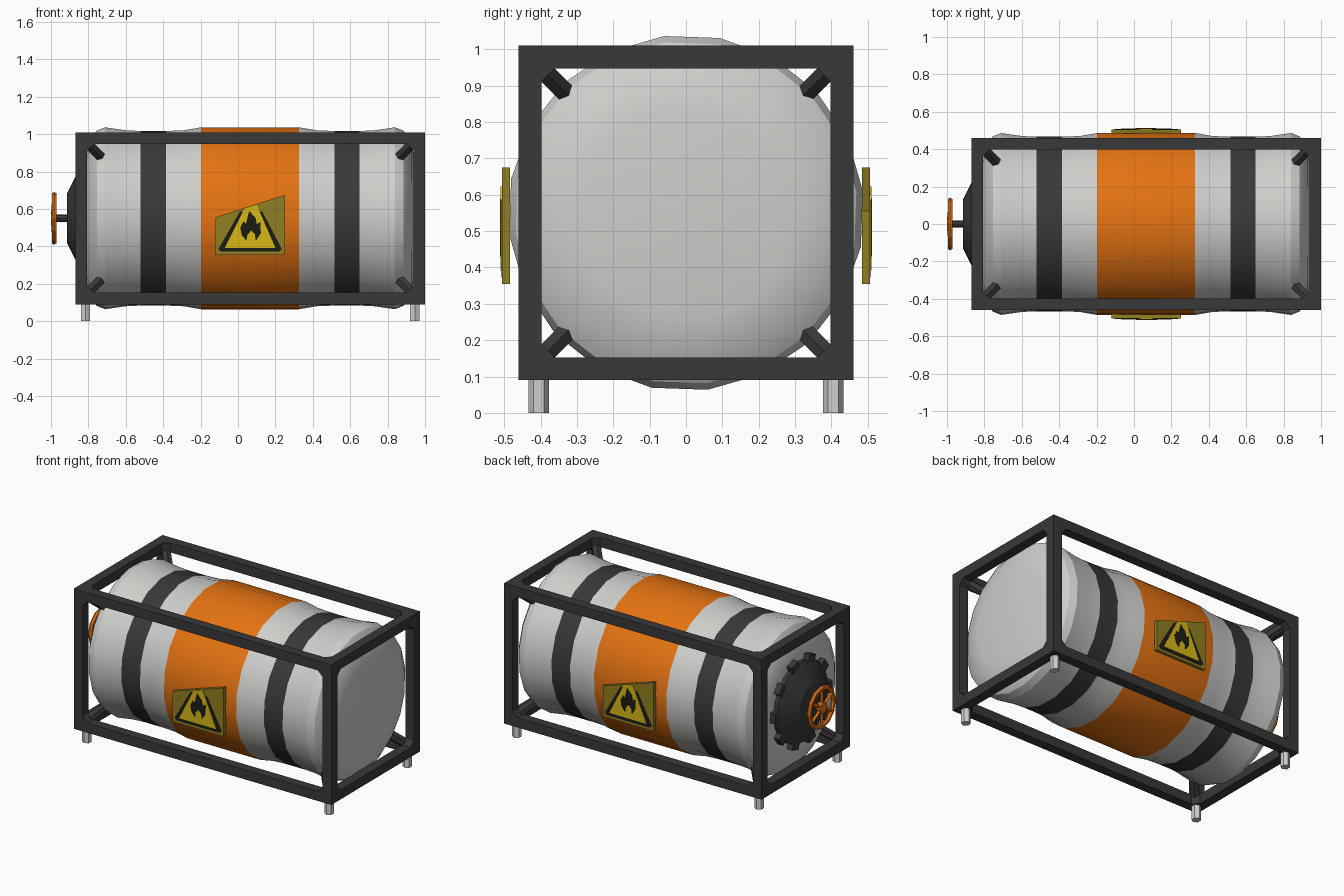
import bpy, bmesh, math
from mathutils import Vector, Matrix

if "Cube" in bpy.data.objects:
    bpy.data.objects.remove(bpy.data.objects["Cube"])

CX, CZ = 0.065, 0.55          # centre of tank and frame


def mat(name, rgb):
    m = bpy.data.materials.new(name)
    m.diffuse_color = (*rgb, 1)
    m.use_nodes = True
    m.node_tree.nodes["Principled BSDF"].inputs["Base Color"].default_value = m.diffuse_color
    return m


LIGHT = mat("light_grey", (0.62, 0.62, 0.60))
DARK = mat("dark_grey", (0.04, 0.04, 0.04))
ORANGE = mat("orange", (0.78, 0.17, 0.006))
OLIVE = mat("olive", (0.28, 0.21, 0.015))
YELLOW = mat("yellow", (0.68, 0.48, 0.008))
BLACK = mat("black", (0.012, 0.012, 0.008))


def finish(name, bm, mats, smooth=None):
    bmesh.ops.recalc_face_normals(bm, faces=bm.faces)
    me = bpy.data.meshes.new(name)
    bm.to_mesh(me)
    bm.free()
    ob = bpy.data.objects.new(name, me)
    bpy.context.collection.objects.link(ob)
    for m in mats:
        me.materials.append(m)
    if smooth:
        bpy.ops.object.select_all(action='DESELECT')
        ob.select_set(True)
        bpy.context.view_layer.objects.active = ob
        bpy.ops.object.shade_smooth_by_angle(angle=math.radians(smooth))
    return ob


def lathe(bm, profile, n, turn=0.0):
    """Closed solid of revolution about the tank axis, profile = (x, r)."""
    rings = []
    for x, r in profile:
        rings.append([bm.verts.new((x, r * math.sin(turn + math.tau * i / n),
                                    CZ + r * math.cos(turn + math.tau * i / n))) for i in range(n)])
    for a, b in zip(rings, rings[1:]):
        for i in range(n):
            bm.faces.new((a[i], a[(i + 1) % n], b[(i + 1) % n], b[i]))
    bm.faces.new(rings[0])
    bm.faces.new(rings[-1])


def rod(bm, p, q, r, n=6):
    p, q = Vector(p), Vector(q)
    m = Matrix.Translation((p + q) / 2) @ (q - p).to_track_quat('Z', 'Y').to_matrix().to_4x4()
    bmesh.ops.create_cone(bm, cap_ends=True, segments=n, radius1=r, radius2=r,
                          depth=(q - p).length, matrix=m)


def box(bm, centre, size, rot=Matrix()):
    bmesh.ops.create_cube(bm, size=1, matrix=Matrix.Translation(centre) @ rot @ Matrix.Diagonal((*size, 1)))


def prism(bm, pts, vec):
    f = bm.faces.new([bm.verts.new(p) for p in pts])
    ext = bmesh.ops.extrude_face_region(bm, geom=[f], use_keep_orig=True)
    bmesh.ops.translate(bm, vec=vec, verts=[v for v in ext['geom'] if isinstance(v, bmesh.types.BMVert)])


# Tank: half profile mirrored about its middle, bands coloured by distance
half = [(0.262, 0.49), (0.355, 0.474), (0.45, 0.47), (0.585, 0.47), (0.665, 0.474),
        (0.775, 0.49), (0.82, 0.472), (0.862, 0.41), (0.885, 0.29)]
bm = bmesh.new()
lathe(bm, [(CX - d, r) for d, r in reversed(half)] + [(CX + d, r) for d, r in half], 20, math.radians(11))
for f in bm.faces:
    d = abs(f.calc_center_median().x - CX)
    f.material_index = 1 if d < 0.262 else 2 if 0.45 < d < 0.585 else 0
finish("tank", bm, [LIGHT, ORANGE, DARK], 28)

# Frame: block with three chamfered openings cut through it
HALF = Vector((0.935, 0.46, 0.46))
BAR, CH = 0.063, 0.035
bm = bmesh.new()
box(bm, (CX, 0, CZ), HALF * 2)
frame = finish("frame", bm, [DARK])
for ax in range(3):
    u, v = (ax + 1) % 3, (ax + 2) % 3
    a, b = HALF[u] - BAR, HALF[v] - BAR
    pts = []
    for s, t in ((a - CH, b), (a, b - CH), (a, CH - b), (a - CH, -b),
                 (CH - a, -b), (-a, CH - b), (-a, b - CH), (CH - a, b)):
        p = Vector((CX, 0, CZ))
        p[u] += s
        p[v] += t
        p[ax] -= 1.5
        pts.append(p)
    vec = Vector()
    vec[ax] = 3
    bm = bmesh.new()
    prism(bm, pts, vec)
    cutter = finish("opening_cutter", bm, [DARK])
    cutter.hide_render = True
    mod = frame.modifiers.new("opening", 'BOOLEAN')
    mod.operation, mod.solver, mod.object = 'DIFFERENCE', 'EXACT', cutter
    bpy.context.view_layer.objects.active = frame
    bpy.ops.object.modifier_apply(modifier=mod.name)
    bpy.data.objects.remove(cutter)

# Corner struts between frame and tank, and feet
struts, feet = bmesh.new(), bmesh.new()
for sx in (-1, 1):
    for sy in (-1, 1):
        for sz in (-1, 1):
            rod(struts, (CX + sx * 0.895, sy * 0.425, CZ + sz * 0.425),
                (CX + sx * 0.785, sy * 0.315, CZ + sz * 0.315), 0.03)
        x, y = CX + sx * 0.88, sy * 0.405
        rod(feet, (x, y, 0), (x, y, 0.10), 0.028)
finish("corner_struts", struts, [DARK])
finish("feet", feet, [LIGHT])

# Hatch cone with clamps around its rim
bm = bmesh.new()
lathe(bm, [(-0.80, 0.265), (-0.845, 0.265), (-0.87, 0.22), (-0.915, 0.13)], 20)
for i in range(10):
    a = math.tau * (i + 0.5) / 10
    box(bm, (-0.832, 0.27 * math.sin(a), CZ + 0.27 * math.cos(a)), (0.05, 0.07, 0.05),
        Matrix.Rotation(-a, 4, 'X'))
finish("hatch", bm, [DARK])

# Valve stem and hand wheel
bm = bmesh.new()
rod(bm, (-0.90, 0, CZ), (-0.985, 0, CZ), 0.02, 8)
finish("valve_stem", bm, [DARK])
bm = bmesh.new()
N, M = 12, 6
ring = [[bm.verts.new((-0.983 + 0.014 * math.sin(math.tau * j / M),
                       (0.126 + 0.015 * math.cos(math.tau * j / M)) * math.sin(math.tau * i / N),
                       CZ + (0.126 + 0.015 * math.cos(math.tau * j / M)) * math.cos(math.tau * i / N)))
         for j in range(M)] for i in range(N)]
for i in range(N):
    for j in range(M):
        k, l = (i + 1) % N, (j + 1) % M
        bm.faces.new((ring[i][j], ring[k][j], ring[k][l], ring[i][l]))
for i in range(6):
    a = math.tau * i / 6
    rod(bm, (-0.985, 0, CZ), (-0.983, 0.122 * math.sin(a), CZ + 0.122 * math.cos(a)), 0.012, 4)
rod(bm, (-0.97, 0, CZ), (-1.0, 0, CZ), 0.038, 8)
finish("hand_wheel", bm, [ORANGE])

# Warning signs: layered plates on the front, turned half round for the back
layers = [
    ("sign_plate", OLIVE, -0.506, 0.022,
     [(-0.12, 0.355), (0.25, 0.355), (0.25, 0.675), (-0.12, 0.555)]),
    ("sign_border", BLACK, -0.508, 0.004,
     [(-0.105, 0.385), (-0.09, 0.372), (0.22, 0.372), (0.235, 0.385), (0.13, 0.585), (0.01, 0.585)]),
    ("sign_triangle", YELLOW, -0.510, 0.004,
     [(-0.07, 0.392), (0.20, 0.392), (0.10, 0.622), (0.035, 0.602)]),
    ("sign_flame", BLACK, -0.512, 0.004,
     [(0.045, 0.43), (0.02, 0.46), (0.012, 0.50), (0.03, 0.535), (0.042, 0.52), (0.06, 0.59),
      (0.095, 0.55), (0.10, 0.52), (0.12, 0.53), (0.122, 0.47), (0.095, 0.43), (0.09, 0.465),
      (0.07, 0.485), (0.05, 0.46)]),
]
for side in ("front", "back"):
    s = 1 if side == "front" else -1
    for name, m, y, t, pts in layers:
        bm = bmesh.new()
        prism(bm, [(CX + s * (x - CX), s * y, z) for x, z in pts], (0, s * t, 0))
        finish(side + "_" + name, bm, [m])
